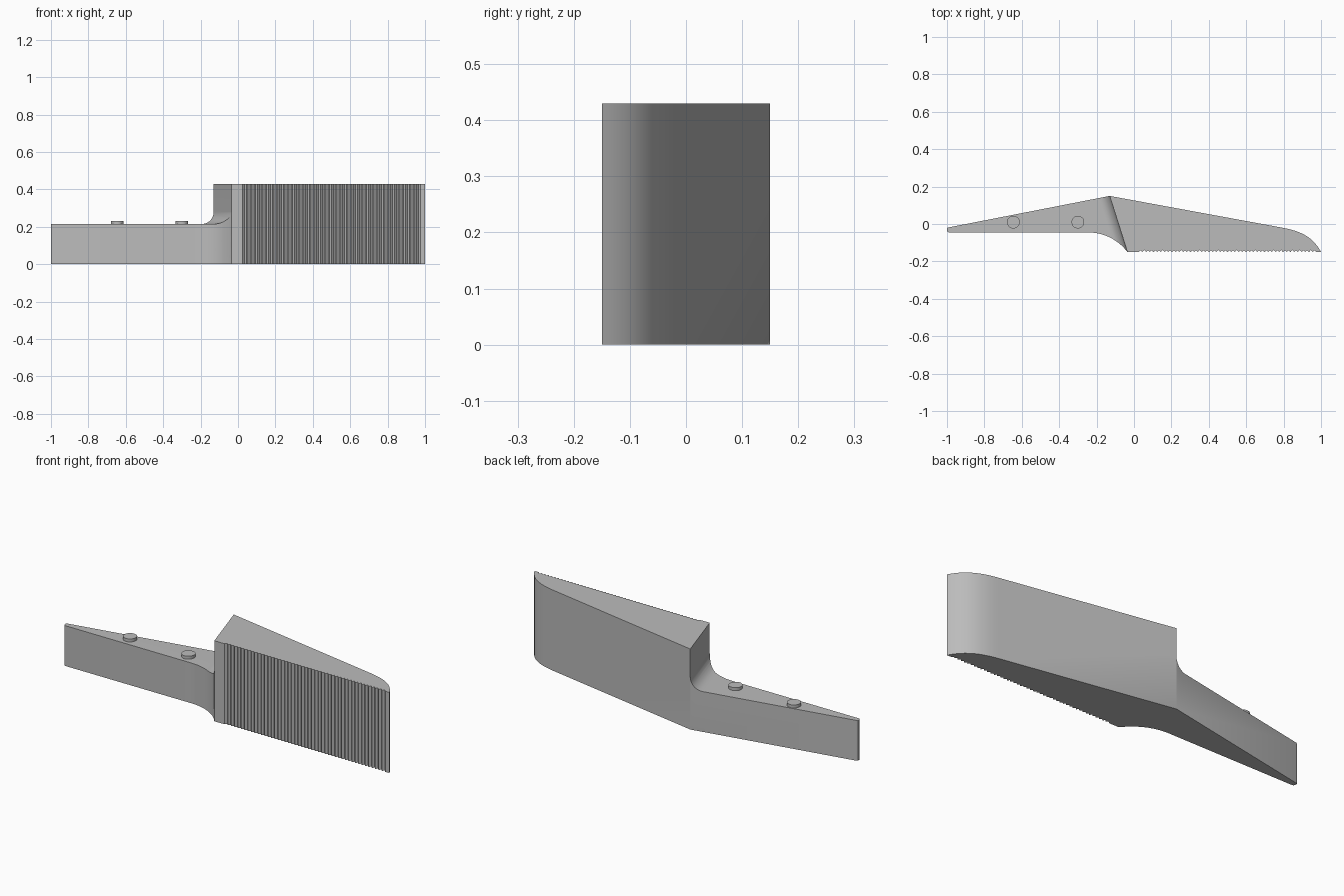
import bpy, bmesh, math
from mathutils import Vector

if "Cube" in bpy.data.objects:
    bpy.data.objects.remove(bpy.data.objects["Cube"], do_unlink=True)

HEIGHT, STEP, FILLET = 0.43, 0.215, 0.065
FRONT, APEX, HEEL = -0.15, Vector((-0.13, 0.15)), Vector((-0.035, -0.15))

grey = bpy.data.materials.new("plain_grey")
grey.use_nodes = True
colour = (0.5, 0.5, 0.5, 1)
grey.diffuse_color = colour
grey.node_tree.nodes["Principled BSDF"].inputs["Base Color"].default_value = colour


def prism(name, base, offset):
    """Sweep a closed outline of 3D points along an offset."""
    bm = bmesh.new()
    face = bm.faces.new([bm.verts.new(p) for p in base])
    swept = bmesh.ops.extrude_face_region(bm, geom=[face])
    bmesh.ops.translate(bm, vec=offset,
                        verts=[v for v in swept["geom"] if isinstance(v, bmesh.types.BMVert)])
    bmesh.ops.recalc_face_normals(bm, faces=bm.faces)
    mesh = bpy.data.meshes.new(name)
    bm.to_mesh(mesh)
    bm.free()
    mesh.materials.append(grey)
    obj = bpy.data.objects.new(name, mesh)
    bpy.context.collection.objects.link(obj)
    return obj


def smooth(obj):
    bpy.ops.object.select_all(action='DESELECT')
    obj.select_set(True)
    bpy.context.view_layer.objects.active = obj
    bpy.ops.object.shade_smooth_by_angle(angle=math.radians(25))


def arc(cx, cy, r, start, end, n):
    angles = [math.radians(start + (end - start) * i / n) for i in range(n + 1)]
    return [(cx + r * math.cos(a), cy + r * math.sin(a)) for a in angles]


# Plan outline: rounded tip, flared arm, grooved front, curved nose, sloped back
outline = arc(-0.988, -0.033, 0.012, 180, 270, 5)
flare = 0.2625
outline += arc(HEEL.x - 0.21, -0.045 - flare, flare, 90, 36.87, 14)[:-1]
outline.append(tuple(HEEL))
teeth, first, last = 48, 0.025, 0.975
pitch = (last - first) / teeth
for i in range(teeth):
    x = first + i * pitch
    outline += [(x, FRONT), (x + pitch / 2, FRONT + 0.01)]
outline += [(last, FRONT), (1, FRONT)]
nose = [Vector(p) for p in ((1, FRONT), (0.96, -0.075), (0.9, -0.04), (0.8, -0.021))]
for i in range(1, 15):
    t = i / 14
    p = sum((nose[k] * math.comb(3, k) * t**k * (1 - t)**(3 - k) for k in range(4)), Vector((0, 0)))
    outline.append(tuple(p))
outline += [tuple(APEX), (-0.995, -0.019), (-1, -0.024)]
body = prism("body", [(x, y, 0) for x, y in outline], (0, 0, HEIGHT))

# Filleted step cut along the slanted wall between arm and head
along = (HEEL - APEX).normalized()
away = Vector((along.y, -along.x))
section = [(1.3, STEP)] + arc(FILLET, STEP + FILLET, FILLET, 270, 180, 12) + [(0, 0.6), (1.3, 0.6)]
start = APEX - along * 0.5
cutter = prism("step_cutter",
               [((start + away * d).x, (start + away * d).y, z) for d, z in section],
               (along.x * 1.4, along.y * 1.4, 0))
cutter.hide_render = True
cut = body.modifiers.new("step", 'BOOLEAN')
cut.operation, cut.solver, cut.object = 'DIFFERENCE', 'EXACT', cutter
bpy.context.view_layer.objects.active = body
bpy.ops.object.modifier_apply(modifier=cut.name)
bpy.data.objects.remove(cutter, do_unlink=True)
smooth(body)

# Two locating pegs on top of the arm
for name, x in (("outer_peg", -0.645), ("inner_peg", -0.3)):
    ring = arc(x, 0.01, 0.034, 0, 360, 32)[:-1]
    smooth(prism(name, [(px, py, STEP - 0.01) for px, py in ring], (0, 0, 0.026)))
